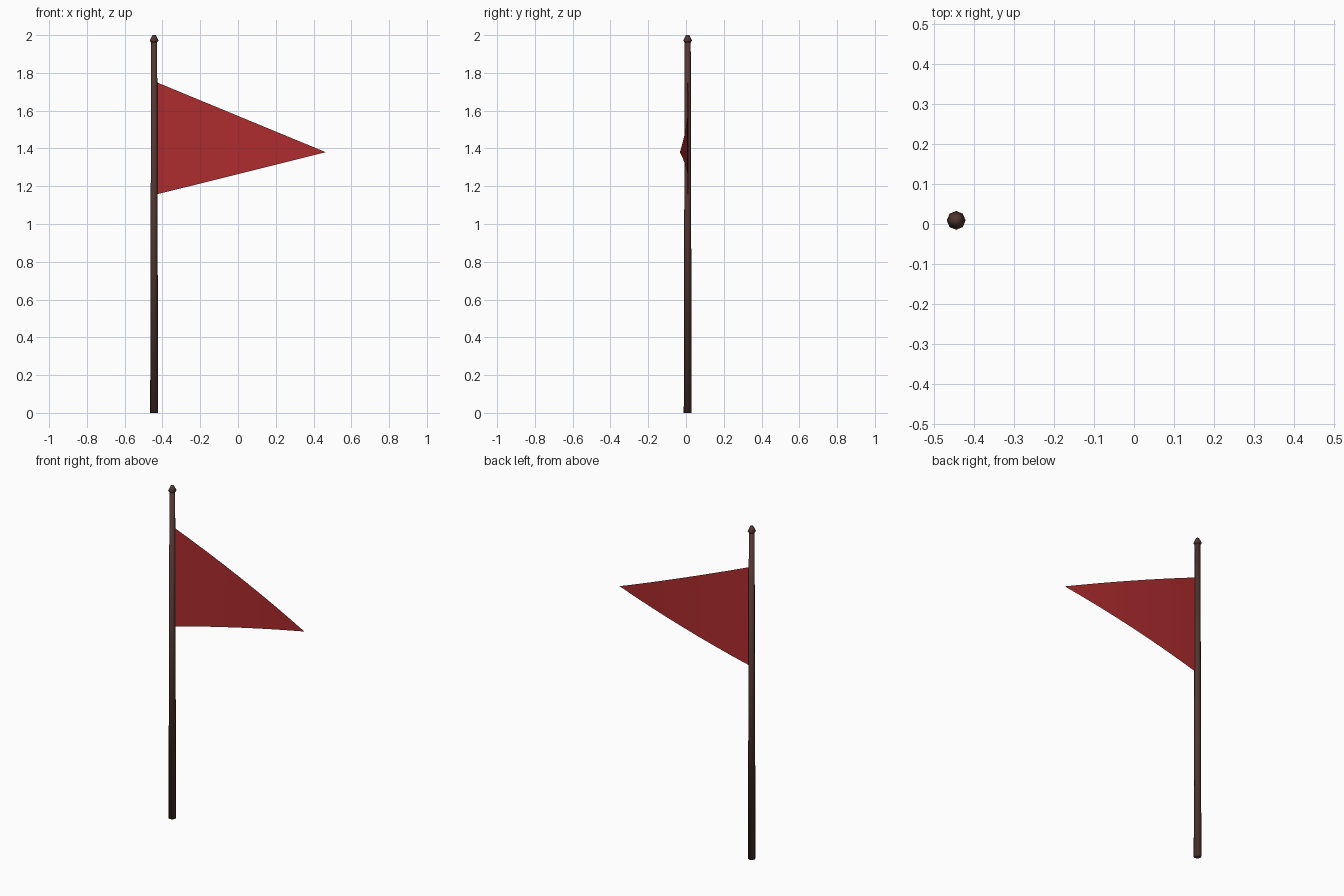
import bpy, bmesh, math

if "Cube" in bpy.data.objects:
    bpy.data.objects.remove(bpy.data.objects["Cube"])

PX, PY = -0.444, 0.009   # pole axis
SIDES = 8


def material(name, rgb):
    m = bpy.data.materials.new(name)
    m.diffuse_color = (*rgb, 1)
    m.use_nodes = True
    m.node_tree.nodes["Principled BSDF"].inputs["Base Color"].default_value = m.diffuse_color
    return m


def finish(bm, name, mat):
    for f in bm.faces:
        f.smooth = True
    me = bpy.data.meshes.new(name)
    bm.to_mesh(me)
    bm.free()
    me.materials.append(mat)
    ob = bpy.data.objects.new(name, me)
    bpy.context.collection.objects.link(ob)
    return ob


def lathe(name, profile, mat):
    """Capped eight-sided turned part from (radius, z) pairs."""
    bm = bmesh.new()
    rings = []
    for r, z in profile:
        rings.append([bm.verts.new((PX + r * math.cos(a), PY + r * math.sin(a), z))
                      for a in (2 * math.pi * i / SIDES for i in range(SIDES))])
    for lo, hi in zip(rings, rings[1:]):
        for i in range(SIDES):
            j = (i + 1) % SIDES
            bm.faces.new((lo[i], lo[j], hi[j], hi[i]))
    bm.faces.new(rings[0][::-1])
    bm.faces.new(rings[-1])
    return finish(bm, name, mat)


wood = material("dark brown wood", (0.085, 0.038, 0.031))
red = material("red cloth", (0.42, 0.025, 0.028))

# tapered pole and its pointed cap
lathe("pole", [(0.021, 0), (0.016, 1.97)], wood)
lathe("finial", [(0.016, 1.962), (0.0235, 1.971), (0.009, 2.0)], wood)

# triangular pennant: a thin sheet with a gentle wave, narrowing to a point
bm = bmesh.new()
N = 8
X0, X1 = -0.43, 0.465
prev = None
for i in range(N + 1):
    t = i / N
    x = X0 + (X1 - X0) * t
    y = PY + 0.033 * t - 0.074 * t * t
    top, bottom = 1.75 - 0.37 * t, 1.157 + 0.223 * t
    if i == N:
        col = [bm.verts.new((x, y, 1.38))]
        bm.faces.new((prev[0], col[0], prev[1]))
    else:
        col = [bm.verts.new((x, y, bottom)), bm.verts.new((x, y, top))]
        if prev:
            bm.faces.new((prev[0], col[0], col[1], prev[1]))
    prev = col
finish(bm, "pennant", red)
